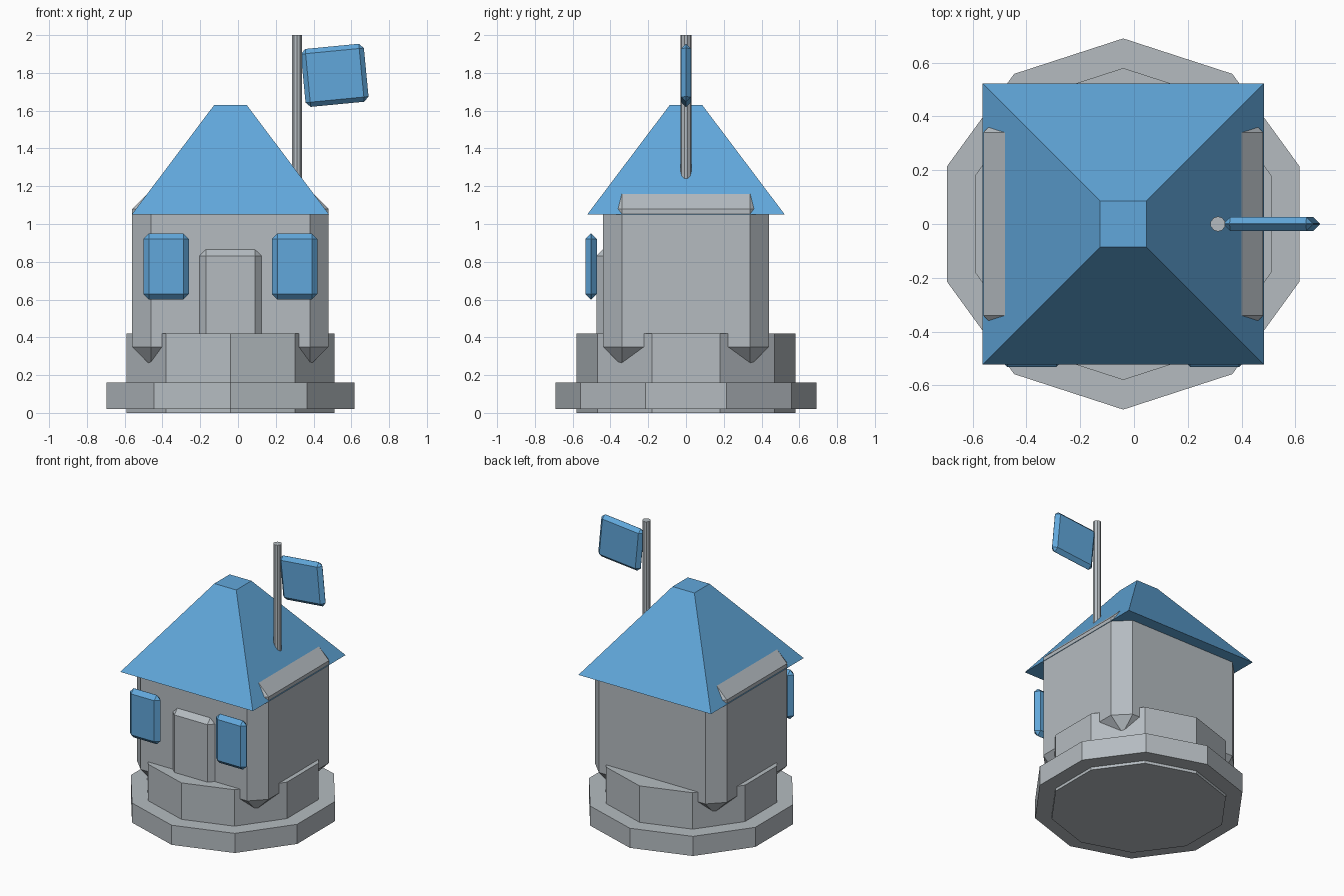
import bpy
from math import radians, sqrt

if "Cube" in bpy.data.objects:
    bpy.data.objects.remove(bpy.data.objects["Cube"], do_unlink=True)

CX = -0.04  # axis of the house


def material(name, rgb):
    m = bpy.data.materials.new(name)
    m.use_nodes = True
    m.diffuse_color = (*rgb, 1)
    m.node_tree.nodes["Principled BSDF"].inputs["Base Color"].default_value = (*rgb, 1)
    return m


stone = material("stone grey", (0.46, 0.50, 0.53))
blue = material("sky blue", (0.12, 0.39, 0.71))


def finish(name, mat):
    ob = bpy.context.object
    ob.name = name
    ob.data.materials.append(mat)
    return ob


def chamfer_box(name, mat, centre, size, width, tilt=0):
    bpy.ops.mesh.primitive_cube_add(size=1, location=centre, rotation=(0, -tilt, 0))
    ob = finish(name, mat)
    ob.scale = size
    bpy.ops.object.transform_apply(location=False, rotation=False, scale=True)
    bevel = ob.modifiers.new("chamfer", "BEVEL")
    bevel.width = width
    bevel.segments = 1
    return ob


def prism(name, mat, x, radius, z0, z1, sides=10):
    bpy.ops.mesh.primitive_cylinder_add(vertices=sides, radius=radius, depth=z1 - z0,
                                        location=(x, 0, (z0 + z1) / 2))
    return finish(name, mat)


# Stepped ten-sided base
prism("lower_base", stone, CX, 0.69, 0.02, 0.16)
prism("upper_base", stone, CX, 0.58, 0, 0.42)

# Walls with chamfered corners
chamfer_box("walls", stone, (CX, 0, 0.715), (1.04, 0.88, 0.93), 0.1)

# Truncated pyramid roof
bpy.ops.mesh.primitive_cone_add(vertices=4, radius1=0.523 * sqrt(2), radius2=0.086 * sqrt(2),
                                depth=0.58, location=(CX, 0, 1.34),
                                rotation=(0, 0, radians(45)))
finish("roof", blue)

# Door and two windows
chamfer_box("door", stone, (CX, -0.41, 0.6), (0.33, 0.13, 0.53), 0.035)
for side, name in ((-1, "right_window"), (1, "left_window")):
    chamfer_box(name, blue, (CX + side * 0.34, -0.502, 0.775), (0.24, 0.06, 0.35), 0.029)

# Flag and its pole
prism("flag_pole", stone, 0.312, 0.028, 1.1, 2.0)
chamfer_box("flag", blue, (0.512, 0, 1.787), (0.335, 0.052, 0.308), 0.025, radians(5.5))
